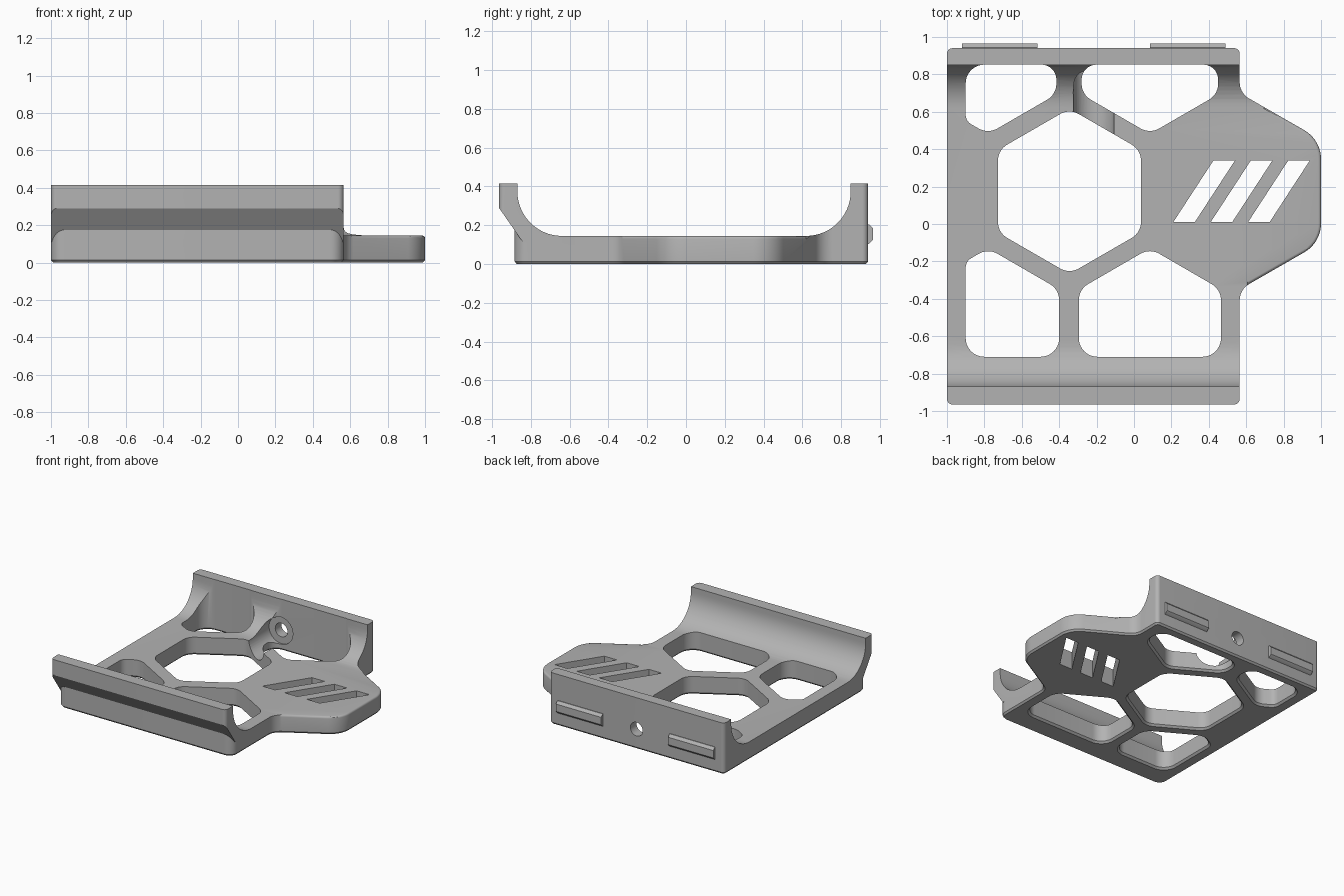
import bpy, bmesh, math
from mathutils import Vector

if "Cube" in bpy.data.objects:
    bpy.data.objects.remove(bpy.data.objects["Cube"])


def rounded(points, seg=10):
    """Counter-clockwise outline from corners (x, y, radius)."""
    out, n = [], len(points)
    for i, (x, y, r) in enumerate(points):
        p = Vector((x, y))
        if r == 0:
            out.append(p)
            continue
        a = (Vector(points[i - 1][:2]) - p).normalized()
        b = (Vector(points[(i + 1) % n][:2]) - p).normalized()
        half = a.angle(b) / 2
        c = p + (a + b).normalized() * r / math.sin(half)
        s, e = p + a * r / math.tan(half) - c, p + b * r / math.tan(half) - c
        sweep = s.angle_signed(e)
        for k in range(seg + 1):
            t = -sweep * k / seg
            out.append(c + Vector((s.x * math.cos(t) - s.y * math.sin(t),
                                   s.x * math.sin(t) + s.y * math.cos(t))))
    return out


def grow(loop, d):
    """Push an outline outwards by d."""
    out, n = [], len(loop)
    for i, p in enumerate(loop):
        a, b = (p - loop[i - 1]).normalized(), (loop[(i + 1) % n] - p).normalized()
        na, nb = Vector((a.y, -a.x)), Vector((b.y, -b.x))
        m = (na + nb).normalized()
        out.append(p + m * d / max(m.dot(na), 0.3))
    return out


def solid(name, rings):
    """Closed solid through a list of matching 3D rings."""
    bm = bmesh.new()
    vs = [[bm.verts.new(p) for p in ring] for ring in rings]
    n = len(vs[0])
    for lo, hi in zip(vs, vs[1:]):
        for i in range(n):
            j = (i + 1) % n
            bm.faces.new((lo[i], lo[j], hi[j], hi[i]))
    bm.faces.new(vs[0][::-1])
    bm.faces.new(vs[-1])
    bmesh.ops.recalc_face_normals(bm, faces=bm.faces)
    me = bpy.data.meshes.new(name)
    bm.to_mesh(me)
    bm.free()
    ob = bpy.data.objects.new(name, me)
    bpy.context.collection.objects.link(ob)
    return ob


def plan(name, loop, layers):
    """Upright solid; layers are (z, outward offset)."""
    return solid(name, [[(p.x, p.y, z) for p in (grow(loop, d) if d else loop)]
                        for z, d in layers])


def along_x(name, loop, x0, x1):
    return solid(name, [[(x, p[0], p[1]) for p in loop] for x in (x0, x1)])


def along_y(name, x, z, r, y0, y1, n=40):
    ring = [(x + r * math.cos(math.tau * k / n), z + r * math.sin(math.tau * k / n))
            for k in range(n)]
    return solid(name, [[(a, y, b) for a, b in ring] for y in (y0, y1)])


def combine(ob, tool, op):
    mod = ob.modifiers.new(op, 'BOOLEAN')
    mod.operation, mod.object, mod.solver = op, tool, 'EXACT'
    dg = bpy.context.evaluated_depsgraph_get()
    me = bpy.data.meshes.new_from_object(ob.evaluated_get(dg))
    ob.modifiers.clear()
    ob.data = me
    bpy.data.objects.remove(tool)


TOP, DECK, R = 0.415, 0.145, 0.23
L, RT = -1.0, 0.565

# tray outline with the rounded side tab
outline = rounded([(L, -0.885, 0.07), (RT, -0.885, 0.07), (RT, -0.35, 0.1),
                   (1, -0.1, 0.18), (1, 0.45, 0.18), (RT, 0.70, 0.1),
                   (RT, 0.94, 0.03), (L, 0.94, 0.03)])
tray = plan("tray", outline, [(0, -0.012), (0.014, 0), (0.6, 0)])

# overhanging front lip
lip = plan("lip", rounded([(L, -0.965, 0.03), (RT, -0.965, 0.03),
                           (RT, -0.6, 0), (L, -0.6, 0)]), [(0.05, 0), (0.6, 0)])
wedge = along_x("wedge", [(-1.045, 0.405), (-0.84, 0.11), (-0.5, 0.11),
                          (-0.5, 0.7), (-1.045, 0.7)], -1.2, 1.2)
combine(lip, wedge, 'INTERSECT')
# flatten the lip's outer face start at z = 0.29 and merge it in
combine(tray, lip, 'UNION')

# side profile: two walls with curved inner feet
arc = [(math.cos(math.radians(a)), math.sin(math.radians(a))) for a in range(0, 91, 6)]
inside = [(-0.87, 0.8), (0.85, 0.8)]
inside += [(0.62 + R * c, DECK + R - R * s) for c, s in arc]
inside += [(-0.64 - R * c, DECK + R - R * s) for c, s in reversed(arc)]
combine(tray, along_x("channel", inside, -1.5, 1.5), 'DIFFERENCE')
combine(tray, along_x("trim", [(-2, TOP), (2, TOP), (2, 1), (-2, 1)], -2, 2), 'DIFFERENCE')

# softened top rim of the side tab
bm = bmesh.new()
bm.from_mesh(tray.data)
rim = [e for e in bm.edges if len(e.link_faces) == 2
       and all(abs(v.co.z - DECK) < 1e-3 and v.co.x > 0.6 for v in e.verts)
       and any(abs(f.normal.z) < 0.1 for f in e.link_faces)]
bmesh.ops.bevel(bm, geom=rim, offset=0.015, segments=3, profile=0.5, affect='EDGES')
bm.to_mesh(tray.data)
bm.free()

# honeycomb openings, flared at the underside
r = 0.1
hexagon = [(-0.345 + 0.4417 * math.cos(math.radians(a)),
            0.175 + 0.4417 * math.sin(math.radians(a)), r) for a in range(30, 390, 60)]
openings = [
    hexagon,
    [(-0.9, -0.71, r), (-0.4, -0.71, r), (-0.4, -0.35, r), (-0.78, -0.13, r), (-0.9, -0.2, 0.06)],
    [(-0.295, -0.71, r), (0.465, -0.71, r), (0.465, -0.35, r), (0.085, -0.13, r), (-0.295, -0.35, r)],
    [(-0.9, 0.55, 0.06), (-0.78, 0.482, r), (-0.415, 0.693, r), (-0.415, 0.852, 0.08), (-0.9, 0.852, r)],
    [(-0.28, 0.693, r), (0.085, 0.482, r), (0.45, 0.693, r), (0.45, 0.852, 0.08), (-0.28, 0.852, 0.08)],
]
for pts in openings:
    combine(tray, plan("opening", rounded(pts), [(-0.02, 0.035), (0.015, 0), (0.6, 0)]),
            'DIFFERENCE')

# plain slanted vent slots, all alike
for x in (0.25, 0.45, 0.65):
    slot = [Vector(p) for p in ((x - 0.04, 0.01), (x + 0.075, 0.01),
                                (x + 0.29, 0.34), (x + 0.175, 0.34))]
    combine(tray, plan("slot", slot, [(-0.1, 0), (0.6, 0)]), 'DIFFERENCE')

# screw groove, and screw hole through the back wall
combine(tray, along_y("groove", -0.215, 0.16, 0.11, 0.3, 0.862), 'DIFFERENCE')
combine(tray, along_y("screw_hole", -0.215, 0.16, 0.055, 0.8, 1.1), 'DIFFERENCE')

# locating ribs on the back wall
ribs = [along_x(f"back_rib_{i}", [(0.93, 0.10), (0.945, 0.105), (0.965, 0.125), (0.965, 0.185),
                                  (0.945, 0.205), (0.93, 0.205)], x, x + 0.405)
        for i, x in enumerate((-0.92, 0.085))]

grey = bpy.data.materials.new("grey plastic")
grey.diffuse_color = (0.45, 0.45, 0.45, 1)
grey.use_nodes = True
grey.node_tree.nodes["Principled BSDF"].inputs["Base Color"].default_value = grey.diffuse_color
for ob in [tray] + ribs:
    ob.data.materials.clear()
    ob.data.materials.append(grey)
    for p in ob.data.polygons:
        p.material_index = 0
    bpy.ops.object.select_all(action='DESELECT')
    ob.select_set(True)
    bpy.context.view_layer.objects.active = ob
    bpy.ops.object.shade_smooth_by_angle(angle=math.radians(30))
